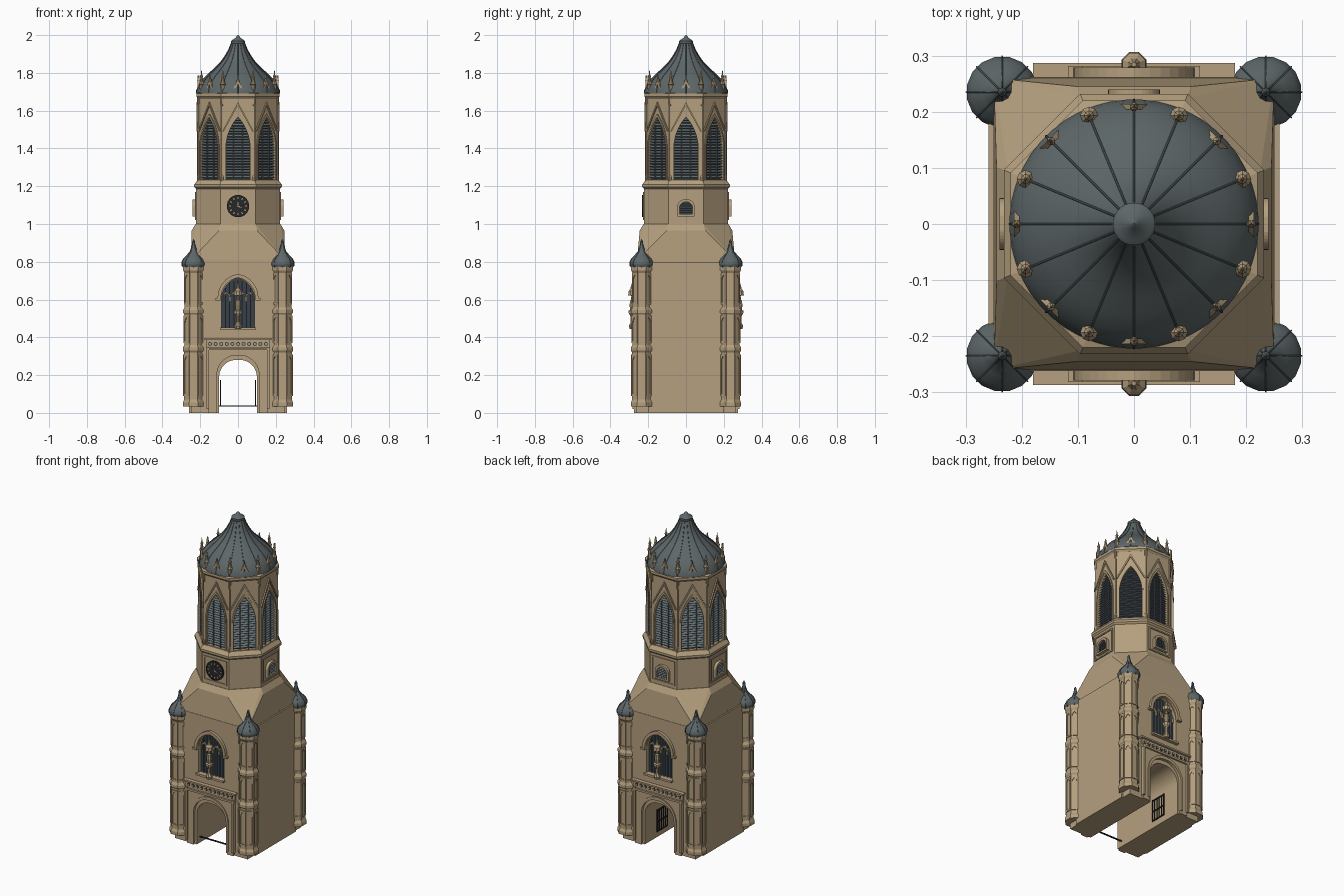
import bpy, bmesh, math
from math import pi, cos, sin, tan, radians
from mathutils import Matrix, Vector

if "Cube" in bpy.data.objects:
    bpy.data.objects.remove(bpy.data.objects["Cube"], do_unlink=True)


def material(name, rgb):
    m = bpy.data.materials.new(name)
    m.use_nodes = True
    m.diffuse_color = (*rgb, 1)
    m.node_tree.nodes["Principled BSDF"].inputs["Base Color"].default_value = (*rgb, 1)
    return m


STONE = material("warm stone", (0.46, 0.35, 0.21))
SLATE = material("roof slate", (0.11, 0.135, 0.14))
GLASS = material("dark glass", (0.04, 0.05, 0.065))
LOUVRE = material("louvre grey", (0.13, 0.16, 0.17))
IRON = material("black iron", (0.02, 0.02, 0.022))


# ---- helpers: every part is a mesh placed by a list of matrices ----
def face(deg, r):
    """Frame on a wall: x across, y up, z outward; zero degrees is the front."""
    return Matrix.Rotation(radians(deg), 4, 'Z') @ Matrix.Translation((0, -r, 0)) @ Matrix.Rotation(pi / 2, 4, 'X')


def put(name, mesh, mat, places, smooth=False):
    mesh.materials.clear()
    mesh.materials.append(mat)
    for p in mesh.polygons:
        p.use_smooth = False
    for i, place in enumerate(places):
        ob = bpy.data.objects.new(name if len(places) == 1 else f"{name}_{i + 1}", mesh)
        bpy.context.collection.objects.link(ob)
        ob.matrix_world = place
        if smooth and i == 0:
            bpy.ops.object.select_all(action='DESELECT')
            ob.select_set(True)
            bpy.context.view_layer.objects.active = ob
            bpy.ops.object.shade_smooth_by_angle(angle=radians(40))


def from_bm(name, bm, mat, places, smooth=False):
    bmesh.ops.recalc_face_normals(bm, faces=bm.faces)
    me = bpy.data.meshes.new(name)
    bm.to_mesh(me)
    bm.free()
    put(name, me, mat, places, smooth)


def curve_mesh(name, loops, flat, extrude=0, bevel=0, cyclic=True):
    cu = bpy.data.curves.new(name, 'CURVE')
    cu.dimensions = '2D' if flat else '3D'
    cu.fill_mode = 'BOTH' if flat else 'FULL'
    cu.extrude, cu.bevel_depth, cu.bevel_resolution = extrude, bevel, 1
    for loop in loops:
        s = cu.splines.new('POLY')
        s.points.add(len(loop) - 1)
        for pt, co in zip(s.points, loop):
            pt.co = (*co, 1) if len(co) == 3 else (*co, 0, 1)
        s.use_cyclic_u = cyclic
    ob = bpy.data.objects.new(name, cu)
    me = bpy.data.meshes.new_from_object(ob)
    bpy.data.objects.remove(ob)
    bpy.data.curves.remove(cu)
    return me


def plate(name, loops, depth, mat, places, lift=0):
    """Flat outline with holes, extruded outward."""
    me = curve_mesh(name, loops, True, extrude=depth / 2)
    me.transform(Matrix.Translation((0, 0, lift + depth / 2)))
    put(name, me, mat, places)


def boxes(name, specs, mat, places):
    """Each spec: centre, size, tilt about x."""
    bm = bmesh.new()
    for c, s, tilt in specs:
        m = Matrix.Translation(c) @ Matrix.Rotation(tilt, 4, 'X') @ Matrix.Diagonal((*s, 1))
        bmesh.ops.create_cube(bm, size=1, matrix=m)
    from_bm(name, bm, mat, places)


def lathe(name, profile, n, mat, places, smooth=False):
    """Profile of (radius, height); for n = 8 a flat side faces the front."""
    bm = bmesh.new()
    rings = [[bm.verts.new((r * cos((k + .5) * 2 * pi / n), r * sin((k + .5) * 2 * pi / n), z))
              for k in range(n)] for r, z in profile]
    for a, b in zip(rings, rings[1:]):
        for k in range(n):
            bm.faces.new((a[k], a[(k + 1) % n], b[(k + 1) % n], b[k]))
    bm.faces.new(rings[0])
    bm.faces.new(rings[-1])
    from_bm(name, bm, mat, places, smooth)


def arch_width(a, spring, apex, z):
    h = apex - spring
    c = (h * h - a * a) / (2 * a)
    return a if z <= spring else max(0, math.sqrt(max(0, (a + c) ** 2 - (z - spring) ** 2)) - c)


def arch(a, base, spring, apex, n=9):
    """Pointed arch outline, from the right foot over to the left foot."""
    zs = [spring + (apex - spring) * sin(pi / 2 * k / n) for k in range(n + 1)]
    right = [(a, base)] + [(arch_width(a, spring, apex, z), z) for z in zs]
    return right + [(-x, z) for x, z in reversed(right[:-1])]


def rect(w, z0, z1):
    return [(-w, z0), (w, z0), (w, z1), (-w, z1)]


def wall(w, top, door):
    return [(-w, top), (-w, 0)] + door[::-1] + [(w, 0), (w, top)]


HERE = [Matrix.Identity(4)]
SEC = 1 / cos(pi / 8)
OCT = [45 * k for k in range(8)]
ends = lambda r: [face(d, r) for d in (0, 180)]
oct_faces = lambda r: [face(d, r) for d in OCT]

# ---- square base with a through passage ----
door = arch(.1, 0, .19, .28)
window = arch(.088, .45, .6, .715)
plate("base_core", [wall(.25, .81, door)], .47, STONE, [face(0, -.235)])
plate("facade_wall", [wall(.25, .81, door), window], .027, STONE, ends(.235))
plate("side_plinth", [rect(.2, 0, .8)], .009, STONE, [face(d, .25) for d in (90, 270)])
plate("portal_surround", [wall(.16, .335, arch(.115, 0, .2, .31))], .012, STONE, ends(.262))
plate("portal_arch_ring", [arch(.126, .02, .2, .325) + arch(.112, .02, .2, .305)[::-1]], .018, STONE, ends(.262))
boxes("portal_frame", [((x, .185, .011), (.012, .33, .022), 0) for x in (-.16, .16)]
      + [((0, .338, .011), (.34, .012, .022), 0), ((0, .39, .012), (.36, .01, .026), 0)], STONE, ends(.262))
plate("frieze_panel", [rect(.17, .345, .385)], .012, STONE, ends(.262))
ring = lambda x, z, r: [(x + r * cos(k * pi / 4), z + r * sin(k * pi / 4)) for k in range(8)]
frieze_x = [-.148 + .0296 * k for k in range(11)]
plate("frieze_hollows", [ring(x, .365, .011) for x in frieze_x], .002, GLASS, ends(.274))
plate("frieze_rosettes", [ring(x, .365, .006) for x in frieze_x], .006, STONE, ends(.274))

# ---- gate in the passage ----
boxes("threshold_bar", [((0, .037, 0), (.22, .006, .008), 0)], IRON, [face(0, .23)])
gate = [((0, z, x), (.006, .006, .1), 0) for x in (.1,) for z in (.04, .1, .17)]
gate += [((0, .105, .05 + .02 * k), (.005, .14, .004), 0) for k in range(6)]
boxes("open_gate", gate, IRON, [Matrix.Translation((x, 0, 0)) @ face(180, 0) for x in (-.093, .093)])

# ---- large windows with niche figures ----
plate("window_glass", [window], .004, GLASS, ends(.235))
boxes("window_bars", [((x, (.45 + arch_width(.13, 0, .088, abs(x)) + .57) / 2, .008),
                       (.005, arch_width(.13, 0, .088, abs(x)) + .12, .008), 0)
                      for x in (-.066, -.044, -.022, 0, .022, .044, .066)], LOUVRE, ends(.235))
light = [[(x + u, z) for u, z in arch(.02, .59, .61, .64, 5) + arch(.015, .59, .61, .632, 5)[::-1]]
         for x in (-.062, -.022, .022, .062)]
plate("window_tracery", light, .012, STONE, ends(.237))
plate("window_hood", [arch(.108, .6, .61, .735) + arch(.09, .6, .61, .715)[::-1]], .017, STONE, ends(.262))
boxes("window_sill", [((0, .447, .008), (.19, .012, .024), 0)]
      + [((x, .602, .01), (.026, .012, .02), 0) for x in (-.105, .105)], STONE, ends(.262))
lathe("niche_figure", [(.016, .445), (.02, .46), (.01, .48), (.01, .51), (.022, .53), (.022, .54), (.013, .545),
                       (.016, .57), (.013, .595), (.007, .6), (.009, .61), (.005, .62), (.024, .622),
                       (.022, .645), (.012, .655), (.004, .685)], 8, STONE,
      [Matrix.Translation((0, y, 0)) for y in (-.284, .284)])

# ---- corner turrets ----
corners = [Matrix.Translation((x, y, 0)) for x in (-.235, .235) for y in (-.235, .235)]
lathe("turret_shaft", [(.061, .035), (.061, .055), (.054, .07), (.054, .32), (.061, .33), (.061, .345), (.053, .36),
                       (.053, .52), (.06, .53), (.06, .545), (.051, .56), (.051, .74), (.06, .755), (.06, .775)],
      8, STONE, corners)
for label, r, z0, z1 in (("lower", .054, .09, .3), ("middle", .053, .37, .505), ("upper", .051, .575, .73)):
    panel = [rect(.02, z0, z1 + .01), arch(.014, z0 + .01, z1 - .03, z1, 5)]
    plate(f"turret_{label}_panel", panel, .005, STONE, [c @ face(d, r * cos(pi / 8)) for c in corners for d in OCT])
cap = [(.055, .77), (.064, .782), (.064, .795), (.055, .815), (.036, .835), (.019, .855), (.01, .88), (.005, .905)]
lathe("turret_cap", cap, 16, SLATE, corners, True)
rib = curve_mesh("rib", [[(r, 0, z) for r, z in cap]], False, bevel=.0015, cyclic=False)
put("turret_cap_rib", rib, SLATE, [c @ Matrix.Rotation(k * pi / 4, 4, 'Z') for c in corners for k in range(8)])
lathe("turret_finial", [(.003, .895), (.008, .903), (.008, .908), (.001, .92)], 8, SLATE, corners)

# ---- splayed shoulder from square to octagon ----
bm = bmesh.new()
for x in (-.25, .25):
    for y in (-.26, .26):
        bm.verts.new((x, y, .808))
for apothem, z in ((.245, .965), (.225, 1)):
    for k in range(8):
        a = (k + .5) * pi / 4
        bm.verts.new((apothem * SEC * cos(a), apothem * SEC * sin(a), z))
bmesh.ops.convex_hull(bm, input=bm.verts)
bmesh.ops.dissolve_limit(bm, angle_limit=.01, verts=bm.verts, edges=bm.edges)
from_bm("shoulder", bm, STONE, HERE)

# ---- clock stage ----
lathe("clock_stage", [(r * SEC, z) for r, z in ((.225, .99), (.222, 1.0), (.222, 1.185), (.232, 1.195), (.232, 1.208),
                                                (.215, 1.232))], 8, STONE, HERE)
plate("panel_frame", [rect(.079, 1.02, 1.17), rect(.071, 1.028, 1.162)], .006, STONE, [face(d, .222) for d in (0, 90, 180, 270)])
circle = lambda r, n=32: [(r * cos(k * 2 * pi / n), 1.095 + r * sin(k * 2 * pi / n)) for k in range(n)]
plate("clock_dial", [circle(.056)], .007, IRON, [face(0, .222)])
plate("clock_rim", [circle(.059), circle(.053)], .01, IRON, [face(0, .222)])
mark = []
for k in range(12):
    a = k * pi / 6
    mark.append([(r * sin(a) + s * cos(a), 1.095 + r * cos(a) - s * sin(a))
                 for r, s in ((.038, -.003), (.038, .003), (.048, .003), (.048, -.003))])
hands = [[(-.002, 1.09), (.002, 1.09), (.001, 1.13), (-.001, 1.13)], [(0, 1.092), (.025, 1.083), (0, 1.098)]]
plate("clock_marks", mark + hands, .002, STONE, [face(0, .229)])
three = [face(d, .222) for d in (90, 180, 270)]
plate("small_vent_frame", [arch(.046, 1.04, 1.09, 1.13), arch(.034, 1.05, 1.085, 1.117)], .018, STONE, three)
plate("small_vent_back", [arch(.036, 1.048, 1.085, 1.12)], .004, GLASS, three)
boxes("small_vent_slats", [((0, 1.055 + .01 * k, .008), (2 * arch_width(.034, 1.085, 1.117, 1.055 + .01 * k), .003, .01), .6)
                           for k in range(6)], LOUVRE, three)

# ---- belfry ----
AP, HALF = .211, .211 * tan(pi / 8)
lathe("belfry_core", [(.192 * SEC, 1.2), (.192 * SEC, 1.68)], 8, GLASS, HERE)
belfry = (.066, 1.4, 1.57)
plate("belfry_wall", [rect(HALF, 1.21, 1.68), arch(belfry[0], 1.235, *belfry[1:])], .02, STONE, oct_faces(AP - .02))
plate("belfry_arch_ring", [arch(.072, 1.232, 1.4, 1.582) + arch(.064, 1.232, 1.4, 1.566)[::-1]], .007, STONE, oct_faces(AP))
gable = [(-.084, 1.49), (-.076, 1.49), (0, 1.628), (.076, 1.49), (.084, 1.49), (0, 1.645)]
plate("belfry_gable", [gable], .008, STONE, oct_faces(AP))
slats = [(1.25 + .0145 * k) for k in range(22)]
boxes("belfry_louvres", [((0, z, .01), (2 * arch_width(*belfry, z) + .002, .003, .014), .7) for z in slats],
      LOUVRE, oct_faces(AP - .02))
boxes("belfry_mullions", [((x, 1.235 + h / 2, .014), (.004, h, .008), 0) for x, h in ((-.024, .28), (.024, .28))],
      LOUVRE, oct_faces(AP - .02))
posts = [Matrix.Rotation((k + .5) * pi / 4, 4, 'Z') @ Matrix.Translation((AP * SEC - .003, 0, 0)) for k in range(8)]
lathe("belfry_corner_shaft", [(.01, 1.21), (.01, 1.25), (.006, 1.26), (.006, 1.62), (.009, 1.64), (.009, 1.67)], 8, STONE, posts)
lathe("belfry_cornice", [(r * SEC, z) for r, z in ((.205, 1.65), (.212, 1.665), (.22, 1.675), (.22, 1.69), (.205, 1.695))],
      8, STONE, HERE)

# ---- ogee roof ----
roof = [(.215, 1.685), (.222, 1.692), (.219, 1.71), (.208, 1.735), (.19, 1.762), (.165, 1.788), (.138, 1.812), (.11, 1.838),
        (.085, 1.866), (.064, 1.897), (.048, 1.928), (.037, 1.955)]
lathe("ogee_roof", roof, 48, SLATE, HERE, True)
rib = curve_mesh("rib", [[(r, 0, z) for r, z in roof[1:]]], False, bevel=.002, cyclic=False)
put("roof_rib", rib, SLATE, [Matrix.Rotation(k * pi / 8, 4, 'Z') for k in range(16)])
lathe("roof_finial", [(.034, 1.95), (.038, 1.957), (.038, 1.968), (.03, 1.975), (.014, 1.985), (.009, 1.994), (.002, 2.0)],
      24, SLATE, HERE, True)

# ---- crown of gablets and pinnacles ----
gablet = [(-.036, 1.69), (-.027, 1.69), (0, 1.742), (.027, 1.69), (.036, 1.69), (.005, 1.76), (0, 1.785), (-.005, 1.76)]
plate("crown_gablet", [gablet], .01, STONE, oct_faces(.204))
lathe("crown_gablet_finial", [(.002, 1.75), (.008, 1.758), (.003, 1.768), (.001, 1.79)], 8, STONE,
      [Matrix.Rotation(radians(d), 4, 'Z') @ Matrix.Translation((0, -.209, 0)) for d in OCT])
lathe("crown_pinnacle", [(.012, 1.685), (.012, 1.735), (.016, 1.74), (.01, 1.75), (.006, 1.775), (.009, 1.782),
                         (.004, 1.79), (.001, 1.815)], 8, STONE,
      [Matrix.Rotation((k + .5) * pi / 4, 4, 'Z') @ Matrix.Translation((.209, 0, 0)) for k in range(8)])
